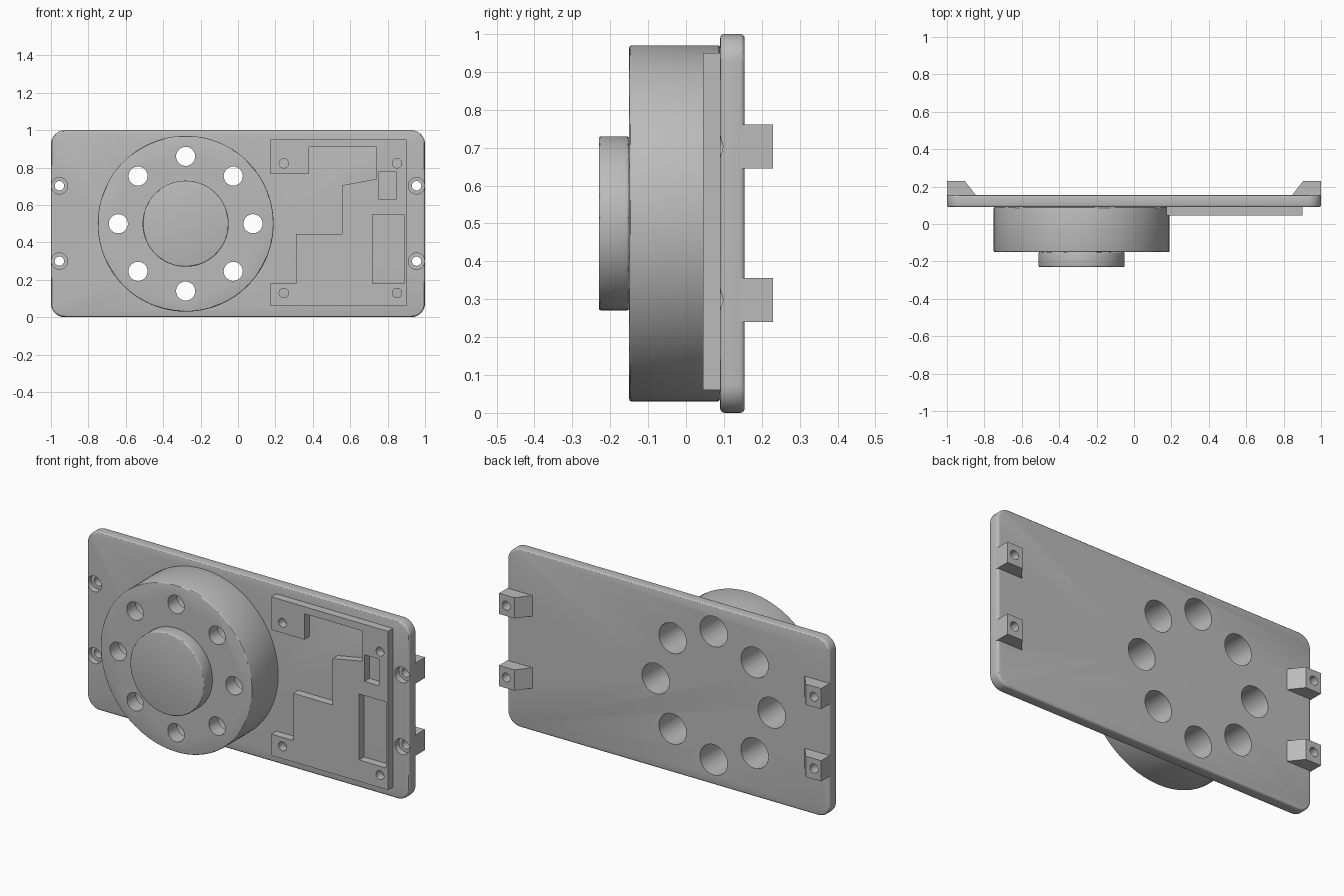
import bpy, bmesh, math

cube = bpy.data.objects.get("Cube")
if cube:
    bpy.data.objects.remove(cube, do_unlink=True)

grey = bpy.data.materials.new("plain_grey")
grey.use_nodes = True
colour = (0.5, 0.5, 0.5, 1)
grey.diffuse_color = colour
grey.node_tree.nodes["Principled BSDF"].inputs["Base Color"].default_value = colour


def prism(name, outline, y0, y1):
    """Extrude an (x, z) outline from y0 back to y1."""
    bm = bmesh.new()
    face = bm.faces.new([bm.verts.new((x, y0, z)) for x, z in outline])
    new = bmesh.ops.extrude_face_region(bm, geom=[face])["geom"]
    verts = [v for v in new if isinstance(v, bmesh.types.BMVert)]
    bmesh.ops.translate(bm, verts=verts, vec=(0, y1 - y0, 0))
    bmesh.ops.recalc_face_normals(bm, faces=bm.faces)
    mesh = bpy.data.meshes.new(name)
    bm.to_mesh(mesh)
    bm.free()
    mesh.materials.append(grey)
    ob = bpy.data.objects.new(name, mesh)
    bpy.context.collection.objects.link(ob)
    return ob


def circle(x, z, r, n=96):
    return [(x + r * math.cos(math.tau * i / n), z + r * math.sin(math.tau * i / n)) for i in range(n)]


def rect(x0, x1, z0, z1):
    return [(x0, z0), (x1, z0), (x1, z1), (x0, z1)]


def rounded_rect(x0, x1, z0, z1, r, n=10):
    corners = [(x1 - r, z1 - r), (x0 + r, z1 - r), (x0 + r, z0 + r), (x1 - r, z0 + r)]
    return [(cx + r * math.cos(math.pi / 2 * (q + i / n)), cz + r * math.sin(math.pi / 2 * (q + i / n)))
            for q, (cx, cz) in enumerate(corners) for i in range(n + 1)]


def finish(ob, cutters=(), bevel=0):
    """Round the rims, cut the holes and shade."""
    bpy.ops.object.select_all(action="DESELECT")
    bpy.context.view_layer.objects.active = ob
    ob.select_set(True)
    if bevel:
        mod = ob.modifiers.new("rim", "BEVEL")
        mod.width, mod.segments = bevel, 3
        mod.limit_method, mod.angle_limit = "ANGLE", math.radians(40)
        bpy.ops.object.modifier_apply(modifier=mod.name)
    for cutter in cutters:
        mod = ob.modifiers.new("cut", "BOOLEAN")
        mod.operation, mod.solver, mod.object = "DIFFERENCE", "EXACT", cutter
        bpy.ops.object.modifier_apply(modifier=mod.name)
    bpy.ops.object.shade_smooth_by_angle(angle=math.radians(30))


FRONT, BACK = 0.09, 0.155
CX, CZ = -0.28, 0.5

# Bolt holes around the drum, wide from the back and narrow at the front
bores = []
for i in range(8):
    a = math.tau * i / 8
    x, z = CX + 0.36 * math.cos(a), CZ + 0.36 * math.sin(a)
    bores.append(prism("bolt_hole_cutter", circle(x, z, 0.051, 40), -0.3, 0.3))
    bores.append(prism("back_bore_cutter", circle(x, z, 0.085, 48), -0.07, 0.3))

# Counterbored screw holes at the plate ends
screws, recesses = [], []
for x in (-0.955, 0.955):
    for z in (0.3, 0.703):
        screws.append(prism("screw_hole_cutter", circle(x, z, 0.025, 32), -0.3, 0.4))
        recesses.append(prism("screw_recess_cutter", circle(x, z, 0.044, 40), 0, FRONT + 0.035))

# Base plate, drum and hub
plate = prism("base_plate", rounded_rect(-1, 1, 0, 1, 0.075), FRONT, BACK)
finish(plate, bores + screws + recesses, 0.012)
drum = prism("drum", circle(CX, CZ, 0.47), -0.15, FRONT)
finish(drum, bores, 0.007)
hub = prism("hub", circle(CX, CZ, 0.23), -0.23, -0.15)
finish(hub, bevel=0.007)

# Stepped panel with pockets and corner holes
steps = [(0.175, 0.06), (0.9, 0.06), (0.9, 0.95), (0.175, 0.95), (0.175, 0.765), (0.38, 0.765),
         (0.38, 0.91), (0.74, 0.91), (0.74, 0.74), (0.555, 0.705), (0.555, 0.445),
         (0.31, 0.445), (0.31, 0.18), (0.175, 0.18)]
panel = prism("stepped_panel", steps, 0.045, FRONT)
pockets = [prism("pocket_cutter", rect(*r), 0, 0.2)
           for r in ((0.755, 0.845, 0.63, 0.78), (0.72, 0.888, 0.18, 0.55))]
pockets += [prism("panel_hole_cutter", circle(x, z, 0.025, 32), 0, 0.2)
            for x in (0.245, 0.85) for z in (0.13, 0.823)]
finish(panel, pockets)

# Wedge lugs behind the screw holes
for side, label in ((1, "left"), (-1, "right")):
    for z, level in ((0.298, "lower"), (0.703, "upper")):
        lug = prism(f"{label}_{level}_lug", rect(*sorted((side, side * 0.83)), z - 0.058, z + 0.058), BACK - 0.02, 0.23)
        for v in lug.data.vertices:
            if abs(v.co.x) < 0.9 and v.co.y > 0.2:
                v.co.x = side * 0.905
        finish(lug, screws)

for cutter in bores + screws + recesses + pockets:
    bpy.data.objects.remove(cutter, do_unlink=True)
